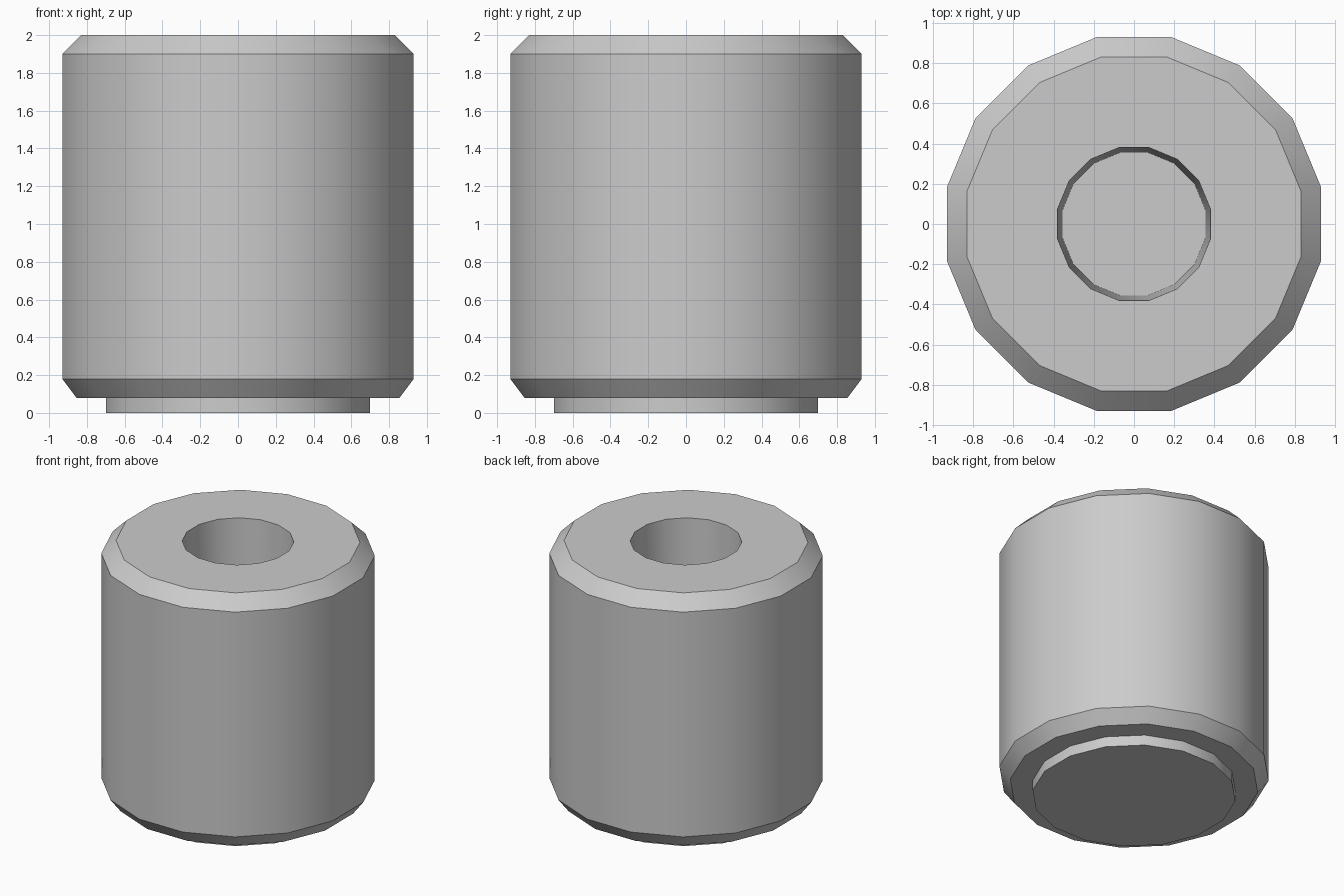
import bpy, bmesh, math

if "Cube" in bpy.data.objects:
    bpy.data.objects.remove(bpy.data.objects["Cube"])

SIDES = 16
FLAT = math.cos(math.pi / SIDES)  # grid readings are to the flats


def lathe(name, profile):
    """Revolve (flat radius, z) points and cap both ends."""
    bm = bmesh.new()
    rings = []
    for r, z in profile:
        ring = []
        for i in range(SIDES):
            a = (i + 0.5) * 2 * math.pi / SIDES
            ring.append(bm.verts.new((r / FLAT * math.cos(a), r / FLAT * math.sin(a), z)))
        rings.append(ring)
    for lo, hi in zip(rings, rings[1:]):
        for i in range(SIDES):
            j = (i + 1) % SIDES
            bm.faces.new((lo[i], lo[j], hi[j], hi[i]))
    bm.faces.new(rings[0][::-1])
    bm.faces.new(rings[-1])
    bmesh.ops.recalc_face_normals(bm, faces=bm.faces)
    mesh = bpy.data.meshes.new(name)
    bm.to_mesh(mesh)
    bm.free()
    ob = bpy.data.objects.new(name, mesh)
    bpy.context.collection.objects.link(ob)
    bpy.ops.object.select_all(action='DESELECT')
    ob.select_set(True)
    bpy.context.view_layer.objects.active = ob
    bpy.ops.object.shade_smooth_by_angle(angle=math.radians(30))
    return ob


# Stepped foot, chamfered barrel and slightly tapered blind bore
lathe("bored_cylinder", [
    (0.70, 0.0), (0.70, 0.08),
    (0.855, 0.08), (0.93, 0.18),
    (0.93, 1.90), (0.83, 2.0),
    (0.38, 2.0), (0.355, 1.0),
])
